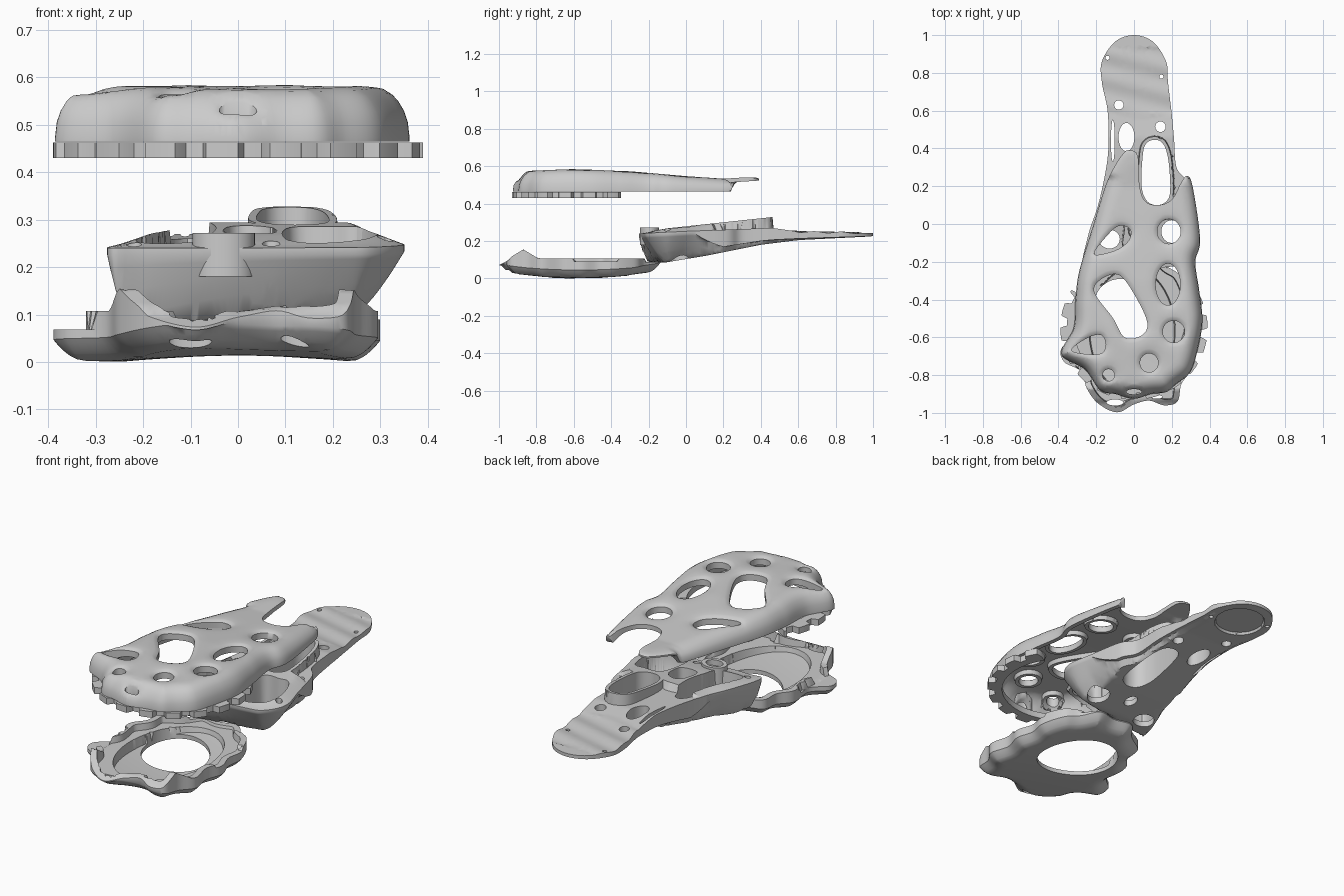
import bpy, bmesh, math
from mathutils import Vector, kdtree
from mathutils.geometry import delaunay_2d_cdt

if "Cube" in bpy.data.objects:
    bpy.data.objects.remove(bpy.data.objects["Cube"])


def lin(table, v):
    if v <= table[0][0]:
        return table[0][1]
    for (a, za), (b, zb) in zip(table, table[1:]):
        if v <= b:
            return za + (zb - za) * (v - a) / (b - a)
    return table[-1][1]


def smooth(pts, step=0.012):
    """Closed curve through a few points, sampled evenly, counter-clockwise."""
    P = [Vector(p) for p in pts]
    n, out = len(P), []
    for i in range(n):
        a, b, c, d = P[i - 1], P[i], P[(i + 1) % n], P[(i + 2) % n]
        k = max(2, int((c - b).length / step))
        for j in range(k):
            t = j / k
            out.append(0.5 * (2 * b + (c - a) * t + (2 * a - 5 * b + 4 * c - d) * t * t
                              + (3 * b - a - 3 * c + d) * t ** 3))
    area = sum(p.cross(q) for p, q in zip(out, out[1:] + out[:1]))
    return out if area > 0 else out[::-1]


def oval(x, y, rx, ry, turn=0):
    n = max(14, int(2 * math.pi * max(rx, ry) / 0.013))
    c, s = math.cos(turn), math.sin(turn)
    pts = [(rx * math.cos(2 * math.pi * i / n), ry * math.sin(2 * math.pi * i / n)) for i in range(n)]
    return [Vector((x + c * u - s * v, y + s * u + c * v)) for u, v in pts]


def inside(p, poly):
    r, q, x, y = False, poly[-1], p[0], p[1]
    for s in poly:
        if (s[1] > y) != (q[1] > y) and x < (q[0] - s[0]) * (y - s[1]) / (q[1] - s[1]) + s[0]:
            r = not r
        q = s
    return r


def tree(pts):
    kd = kdtree.KDTree(max(1, len(pts)))
    for i, p in enumerate(pts):
        kd.insert((p[0], p[1], 0), i)
    if not pts:
        kd.insert((99, 99, 0), 0)
    kd.balance()
    return lambda p: kd.find((p[0], p[1], 0))[2]


def offset(loop, d):
    n = len(loop)
    for i, p in enumerate(loop):
        t = (loop[(i + 1) % n] - loop[i - 1]).normalized()
        yield p + Vector((-t.y, t.x)) * d


def finish(bm, name):
    bmesh.ops.recalc_face_normals(bm, faces=bm.faces)
    me = bpy.data.meshes.new(name)
    bm.to_mesh(me)
    bm.free()
    ob = bpy.data.objects.new(name, me)
    bpy.context.collection.objects.link(ob)
    bpy.ops.object.select_all(action='DESELECT')
    ob.select_set(True)
    bpy.context.view_layer.objects.active = ob
    bpy.ops.object.shade_smooth_by_angle(angle=math.radians(38))


def plate(name, outline, holes, offs, hoffs, creases, top, bot, grid=0.022):
    """Solid between two height functions, trimmed by an outline and holes."""
    D, H = tree(outline), tree([p for h in holes for p in h])
    ok = lambda p: inside(p, outline) and not any(inside(p, h) for h in holes)
    extra = [p for d in offs for p in offset(outline, d)
             if D(p) > 0.93 * d and H(p) > 0.005 and ok(p)]
    extra += [p for h in holes for d in hoffs for p in offset(h, -d)
              if H(p) > 0.93 * d and D(p) > 0.005 and ok(p)]
    extra += [p for c in creases for d in (-0.003, 0.003) for p in offset(c, d)
              if H(p) > 0.005 and D(p) > 0.005 and ok(p)]
    E = tree(extra)
    xs, ys = [p.x for p in outline], [p.y for p in outline]
    for i in range(int((max(xs) - min(xs)) / grid) + 1):
        for j in range(int((max(ys) - min(ys)) / grid) + 1):
            p = Vector((min(xs) + i * grid, min(ys) + j * grid))
            if min(D(p), H(p), E(p)) > grid * 0.55 and ok(p):
                extra.append(p)
    pts, edges = [], []
    for loop in [outline] + holes:
        s, n = len(pts), len(loop)
        pts += loop
        edges += [(s + i, s + (i + 1) % n) for i in range(n)]
    V, _, F = delaunay_2d_cdt(pts + extra, edges, [], 0, 1e-5)[:3]
    F = [f for f in F if ok(sum((V[i] for i in f), Vector((0, 0))) / len(f))]
    bm, up, dn = bmesh.new(), {}, {}
    for i in sorted({i for f in F for i in f}):
        p = V[i]
        a = (p.x, p.y, D(p), H(p))
        zt, zb = top(*a), bot(*a)
        up[i] = bm.verts.new((p.x, p.y, zt))
        dn[i] = bm.verts.new((p.x, p.y, min(zb, zt - 0.006)))
    rim = {}
    for f in F:
        bm.faces.new([up[i] for i in f])
        bm.faces.new([dn[i] for i in reversed(f)])
        for a, b in zip(f, f[1:] + f[:1]):
            k = (min(a, b), max(a, b))
            rim[k] = rim.get(k, 0) + 1
    for (a, b), c in rim.items():
        if c == 1:
            bm.faces.new((up[a], up[b], dn[b], dn[a]))
    finish(bm, name)


# --- top cover: domed perforated shell with two rear tongues
cover = smooth([(-.02, .39), (.02, .36), (.03, .2), (.06, .12), (.13, .1), (.2, .13), (.25, .22),
                (.28, .255), (.31, .2), (.35, -.08), (.325, -.2), (.345, -.35), (.362, -.5),
                (.345, -.63), (.3, -.78), (.22, -.85), (.17, -.89), (.09, -.9), (0, -.925),
                (-.1, -.9), (-.18, -.88), (-.26, -.77), (-.385, -.69), (-.32, -.55), (-.31, -.4),
                (-.29, -.25), (-.22, -.02), (-.14, .23), (-.06, .37)])
cover_holes = [smooth([(-.21, -.36), (-.17, -.29), (-.08, -.27), (-.0, -.37), (.07, -.52),
                       (.04, -.59), (-.05, -.6), (-.11, -.5)]),
               smooth([(-.21, -.16), (-.15, -.07), (-.08, -.01), (-.02, -.03), (-.03, -.09), (-.1, -.14)]),
               smooth([(-.33, -.67), (-.24, -.6), (-.17, -.59), (-.15, -.65), (-.19, -.69)])]
cover_holes += [oval(*o) for o in [(.185, -.04, .062, .065), (.18, -.32, .065, .11), (.21, -.57, .058, .058),
                                   (.08, -.735, .048, .05), (-.135, -.8, .032, .032), (0, -.888, .04, .014)]]
outer = tree([p for p in cover if not (.015 < p.x < .265 and p.y > .08)])
crown = [(-.93, .555), (-.85, .575), (-.6, .585), (-.3, .573), (0, .547), (.2, .533), (.39, .545)]


def cover_rim(y):
    k = min(max((y - .24) / .02, 0), 1)
    return .465 * (1 - k) + (lin(crown, y) - .022) * k


def dome(x, y, d):
    t, r = min(max(d, 0) / .08, 1), cover_rim(y) + .008
    return r + (lin(crown, y) - r) * math.sqrt(1 - (1 - t) ** 2)


def cover_top(x, y, d, h):
    return max(dome(x, y, outer((x, y))) - .014 * math.exp(-h / .015), cover_rim(y) + .008)


def cover_bot(x, y, d, h):
    z = dome(x, y, outer((x, y)) - .024) - .024 - (.022 if h < .022 else 0)
    return max(z, cover_rim(y))


plate("top_cover", cover, cover_holes, [.004, .012, .024, .036, .055, .08], [.008, .019, .024], [],
      cover_top, cover_bot)

# --- toothed band below the cover
band = []
for a in range(148, 393):
    r = .002 + .034 * min(1, max(0, 1.3 + 2.4 * math.sin(math.radians(a * 18))))
    c, s = math.cos(math.radians(a)), math.sin(math.radians(a))
    band.append(Vector(((.354 + r) * c, -.55 + (.344 + r) * s)))
for a in range(392, 147, -4):
    c, s = math.cos(math.radians(a)), math.sin(math.radians(a))
    band.append(Vector((.315 * c, -.55 + .31 * s)))
plate("toothed_band", band, [], [], [], [], lambda x, y, d, h: .463, lambda x, y, d, h: .43)

# --- lower handle: boat-shaped hull with pockets, tapering to a flat grip
handle = smooth([(0, 1), (.1, .965), (.17, .86), (.18, .75), (.2, .58), (.212, .45), (.225, .3),
                 (.28, .22), (.32, .05), (.35, -.1), (.29, -.2), (.2, -.225), (0, -.24), (-.2, -.245),
                 (-.275, -.235), (-.24, -.05), (-.19, .1), (-.15, .28), (-.135, .42), (-.14, .6),
                 (-.17, .75), (-.17, .86), (-.1, .965)])
slot = smooth([(.04, .2), (.07, .12), (.13, .1), (.18, .13), (.192, .2), (.18, .35), (.15, .43),
               (.1, .445), (.06, .42), (.045, .35)])
slot_gap = tree(slot)
handle_holes = [slot] + [oval(*o) for o in [
    (.14, .515, .028, .028), (-.08, .63, .025, .025), (-.04, .46, .042, .075), (-.112, .44, .01, .11),
    (-.14, .88, .011, .011), (.145, .78, .011, .011), (-.13, -.08, .055, .05), (.2, -.04, .055, .06),
    (.03, .01, .03, .04)]]
pockets = [smooth(p) for p in [
    [(-.21, -.17), (-.08, -.17), (-.06, -.08), (-.05, .06), (-.08, .2), (-.13, .18), (-.16, .05)],
    [(.11, -.16), (.24, -.16), (.29, -.08), (.26, .05), (.2, .06), (.11, .04)],
    [(-.02, -.06), (.07, -.06), (.07, .04), (.02, .08), (-.02, .05)]]]
pockets += [oval(*o) for o in [(-.22, -.2, .014, .014), (.31, -.1, .014, .014), (.25, .17, .014, .014),
                               (.07, -.19, .016, .016)]]
scoop = oval(.0, .83, .125, .12)
deck = [(-.25, .24), (0, .252), (.46, .27), (.6, .25), (1, .243)]
raised = [(-.25, .24), (-.1, .268), (.46, .328), (.49, .33)]
keel = [(-.25, .09), (-.11, .085), (.1, .12), (.4, .18), (.6, .205), (1, .225)]


def handle_deck(x, y, d):
    z = lin(deck, y) + (.004 * math.sin(45 * (y + .25 * x)) if .58 < y < .93 else 0)
    if slot_gap((x, y)) < .019:
        return lin(raised, y)
    return z + (lin(raised, y) - z) * min(d / .06, 1) if y < .15 else z


def handle_bot(x, y, d, h):
    r = min(max(.08 + .15 * x, .04), .12) * lin([(0, 1), (.2, .3), (.5, .3)], y)
    t = max(min(d / r, 1), lin([(.05, 0), (.2, .6)], y))
    k, z = lin(keel, y), lin(deck, y) - .015
    z = k + (z - k) * (1 - t) ** 1.4
    return z + (.012 if inside((x, y), scoop) else 0)


def handle_top(x, y, d, h):
    if y < .3 and any(inside((x, y), p) for p in pockets):
        return min(handle_bot(x, y, d, h) + .03, handle_deck(x, y, d) - .012)
    return handle_deck(x, y, d)


plate("lower_handle", handle, handle_holes, [.006, .02, .04, .065, .1], [.012, .017, .021],
      pockets + [scoop], handle_top, handle_bot)

# --- round socket on the front of the handle
plate("front_socket", oval(-.03, -.195, .066, .052), [oval(-.03, -.195, .045, .034)], [], [], [],
      lambda x, y, d, h: .272, lambda x, y, d, h: .18)

# --- base: open dish with a raised wall, scalloped outline and oval opening
base = smooth([(-.1, -.14), (.0, -.155), (.1, -.14), (.17, -.22), (.24, -.27), (.285, -.38), (.275, -.47),
               (.3, -.56), (.275, -.66), (.295, -.77), (.25, -.85), (.23, -.94), (.16, -.96), (.08, -.935),
               (0, -.955), (-.09, -.997), (-.19, -.95), (-.25, -.87), (-.28, -.78), (-.37, -.73),
               (-.385, -.66), (-.31, -.58), (-.32, -.45), (-.27, -.37), (-.26, -.28), (-.17, -.22)])
base_holes = [oval(-.03, -.48, .165, .205, math.radians(40)), oval(-.1, -.945, .045, .016),
              oval(.12, -.915, .03, .01)]
inner_ledge = oval(-.01, -.565, .225, .33)


def base_bot(x, y, d, h):
    t = min(d / .07, 1)
    curve = .028 * ((y + .57) / .43) ** 2 + .012 * max(0, 1 - (x / .25) ** 2)
    return curve + .045 * (1 - t) ** 2


def base_top(x, y, d, h):
    wall = .107
    if x < -.3 and y < -.5:
        wall = .068
    elif y < -.79:
        wall = .107 + .048 * min(abs(x) / .2, 1) * max(0, 1 - abs(y + .87) / .08)
        wall -= .035 * max(0, (-.93 - y) / .07)
    elif x > .15 and -.6 < y < -.36:
        wall = .09
    elif y > -.22:
        wall = .088
    if d < .033:
        return wall
    floor = base_bot(x, y, .07, h) + .022
    return floor if inside((x, y), inner_ledge) else min(wall, max(floor, .074))


plate("base_dish", base, base_holes, [.008, .02, .031, .035, .05, .07], [.012], [inner_ledge],
      base_top, base_bot)
